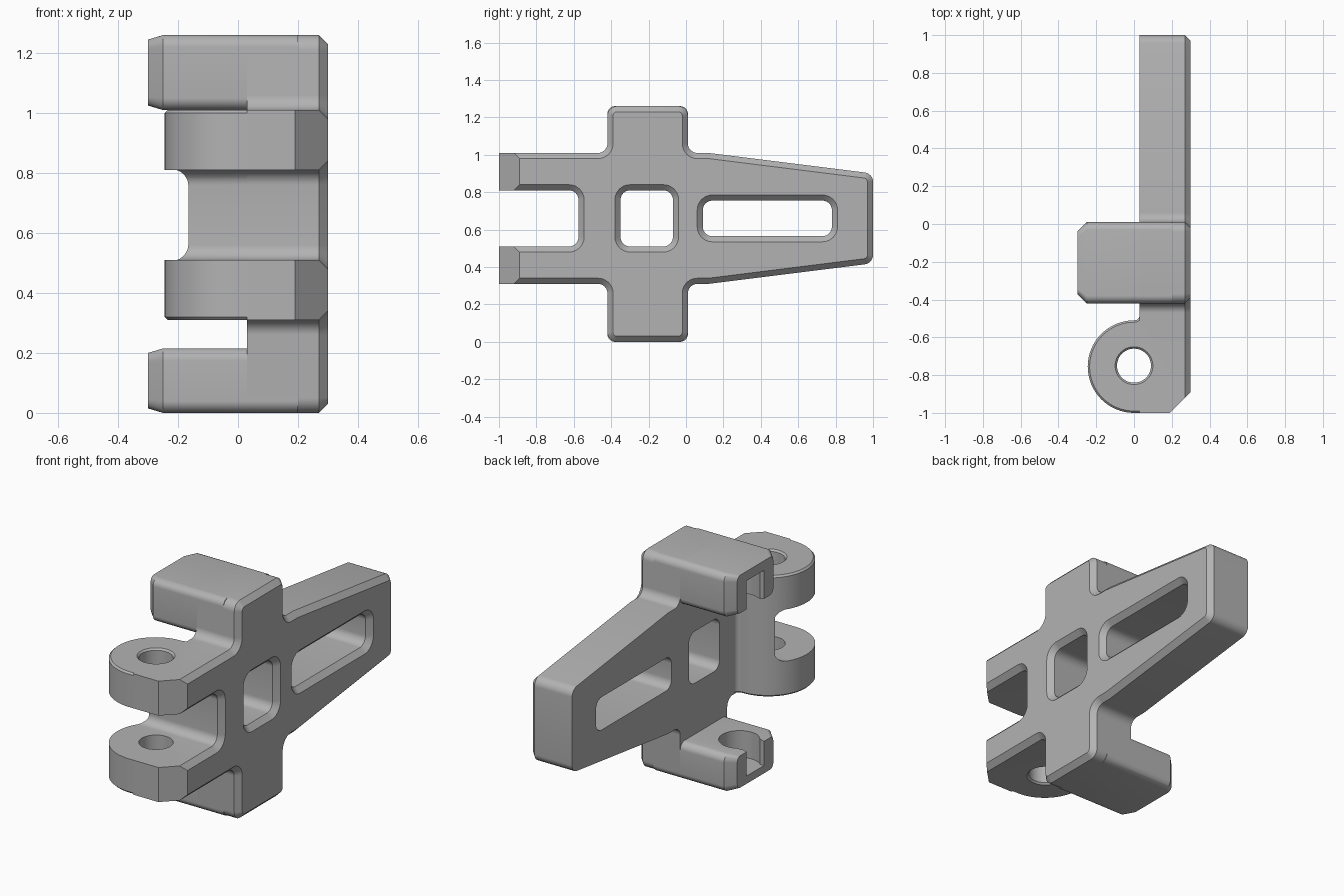
import bpy, bmesh
from math import sin, cos, tan, pi
from mathutils import Vector

cube = bpy.data.objects.get("Cube")
if cube:
    bpy.data.objects.remove(cube)

grey = bpy.data.materials.new("plain grey")
grey.use_nodes = True
colour = (0.45, 0.45, 0.45, 1)
grey.diffuse_color = colour
grey.node_tree.nodes["Principled BSDF"].inputs["Base Color"].default_value = colour


def rounded(corners, steps=6):
    """Outline from (u, v, radius) corners, with an arc at each corner."""
    out = []
    for i, (u, v, r) in enumerate(corners):
        p = Vector((u, v))
        if r == 0:
            out.append(p)
            continue
        a = (Vector(corners[i - 1][:2]) - p).normalized()
        b = (Vector(corners[(i + 1) % len(corners)][:2]) - p).normalized()
        half = a.angle(b) / 2
        centre = p + (a + b).normalized() * r / sin(half)
        start, end = p + a * r / tan(half) - centre, p + b * r / tan(half) - centre
        for k in range(steps + 1):
            out.append(centre + start.lerp(end, k / steps).normalized() * r)
    return out


def inset(loop, d):
    """Move a counter-clockwise outline inwards by d."""
    out = []
    for i, p in enumerate(loop):
        a = (p - loop[i - 1]).normalized()
        b = (loop[(i + 1) % len(loop)] - p).normalized()
        na, nb = Vector((-a.y, a.x)), Vector((-b.y, b.x))
        out.append(p + (na + nb) * d / (1 + na.dot(nb)))
    return out


def rect(u0, u1, v0, v1, r):
    return rounded([(u0, v0, r), (u1, v0, r), (u1, v1, r), (u0, v1, r)])


def circle(u, v, r, n=48):
    return [Vector((u + r * cos(2 * pi * k / n), v + r * sin(2 * pi * k / n))) for k in range(n)]


def loft(name, axis, sections):
    """Solid through (position, outline) sections along x or z."""
    bm = bmesh.new()
    rings = [[bm.verts.new((t, p.x, p.y) if axis == "x" else (p.x, p.y, t)) for p in loop]
             for t, loop in sections]
    for low, high in zip(rings, rings[1:]):
        for i in range(len(low)):
            bm.faces.new((low[i - 1], low[i], high[i], high[i - 1]))
    bm.faces.new(rings[0])
    bm.faces.new(rings[-1])
    bmesh.ops.recalc_face_normals(bm, faces=bm.faces)
    mesh = bpy.data.meshes.new(name)
    bm.to_mesh(mesh)
    bm.free()
    mesh.materials.append(grey)
    ob = bpy.data.objects.new(name, mesh)
    bpy.context.collection.objects.link(ob)
    return ob


def finish(ob, cutters):
    bpy.ops.object.select_all(action="DESELECT")
    ob.select_set(True)
    bpy.context.view_layer.objects.active = ob
    for c in cutters:
        c.hide_render = True
        mod = ob.modifiers.new(c.name, "BOOLEAN")
        mod.operation, mod.solver, mod.object = "DIFFERENCE", "EXACT", c
        bpy.ops.object.modifier_apply(modifier=mod.name)
    bpy.ops.object.shade_smooth_by_angle(angle=pi / 6)


def bevelled_cutter(name, loop):
    """Opening along x that flares where it meets the outer face."""
    return loft(name, "x", [(-0.5, loop), (0.27, loop), (0.33, inset(loop, -0.06))])


# Flat plate: cross-shaped outline with a tapering tail
r = 0.05
lower = [(-1, 0.31, 0), (-0.42, 0.31, r), (-0.42, 0, r), (0.01, 0, r),
         (0.01, 0.31, r), (0.12, 0.31, 0), (1, 0.42, r)]
upper = [(y, 1.26 if z == 0 else 1.32 - z, q) for y, z, q in reversed(lower)]
outline = rounded(lower + upper)
plate = loft("plate", "x", [(0.03, outline), (0.27, outline), (0.30, inset(outline, 0.03))])

# Hinge barrel at the front
arc = [(0.245 * cos(a), -0.755 + 0.245 * sin(a), 0)
       for a in (pi / 2 + pi * k / 32 for k in range(33))]
plan = rounded(arc + [(0.19, -1, 0), (0.25, -0.94, 0), (0.25, -0.45, 0),
                      (0.03, -0.45, 0), (0.03, -0.51, 0.028)])
small = inset(plan, 0.01)
barrel = loft("hinge_barrel", "z", [(0.31, small), (0.32, plan), (1.0, plan), (1.01, small)])

# Openings
fork_gap = bevelled_cutter("fork_gap_cutter", rect(-1.3, -0.575, 0.51, 0.81, r))
window = bevelled_cutter("window_cutter", rect(-0.35, -0.07, 0.51, 0.81, r))
tail_slot = bevelled_cutter("tail_slot_cutter", rect(0.09, 0.78, 0.565, 0.755, r))
corner = loft("corner_cutter", "z", [(z, [Vector((0.15, -1.04)), Vector((0.4, -1.04)),
                                          Vector((0.4, -0.79))]) for z in (-0.1, 1.4)])
bore, wide = circle(0, -0.75, 0.09), circle(0, -0.75, 0.11)
pin_hole = loft("pin_hole_cutter", "z", [(0.3, wide), (0.32, bore), (1.0, bore), (1.02, wide)])
cutters = [fork_gap, window, tail_slot, corner, pin_hole]
finish(plate, cutters)
finish(barrel, [fork_gap, pin_hole])

# Two side arms, each with a keyhole socket facing the other
for name, z0, z1, s0, s1 in (("lower_arm", 0, 0.215, 0.06, 0.3),
                             ("upper_arm", 1.01, 1.26, 0.93, 1.19)):
    body = rect(-0.42, 0.01, z0, z1, 0.04)
    tip = rect(-0.37, -0.04, z0 + 0.015, z1 - 0.015, 0.03)
    arm = loft(name, "x", [(-0.30, tip), (-0.25, body), (0.2, body)])
    socket = loft(name + "_socket_cutter", "z", [(s, circle(-0.2, -0.205, 0.11)) for s in (s0, s1)])
    mouth = [Vector(p) for p in ((-0.5, -0.285), (-0.2, -0.285), (-0.2, -0.125), (-0.5, -0.125))]
    slot = loft(name + "_slot_cutter", "z", [(s, mouth) for s in (s0, s1)])
    finish(arm, [socket, slot])
    cutters += [socket, slot]

for c in cutters:
    bpy.data.objects.remove(c)
